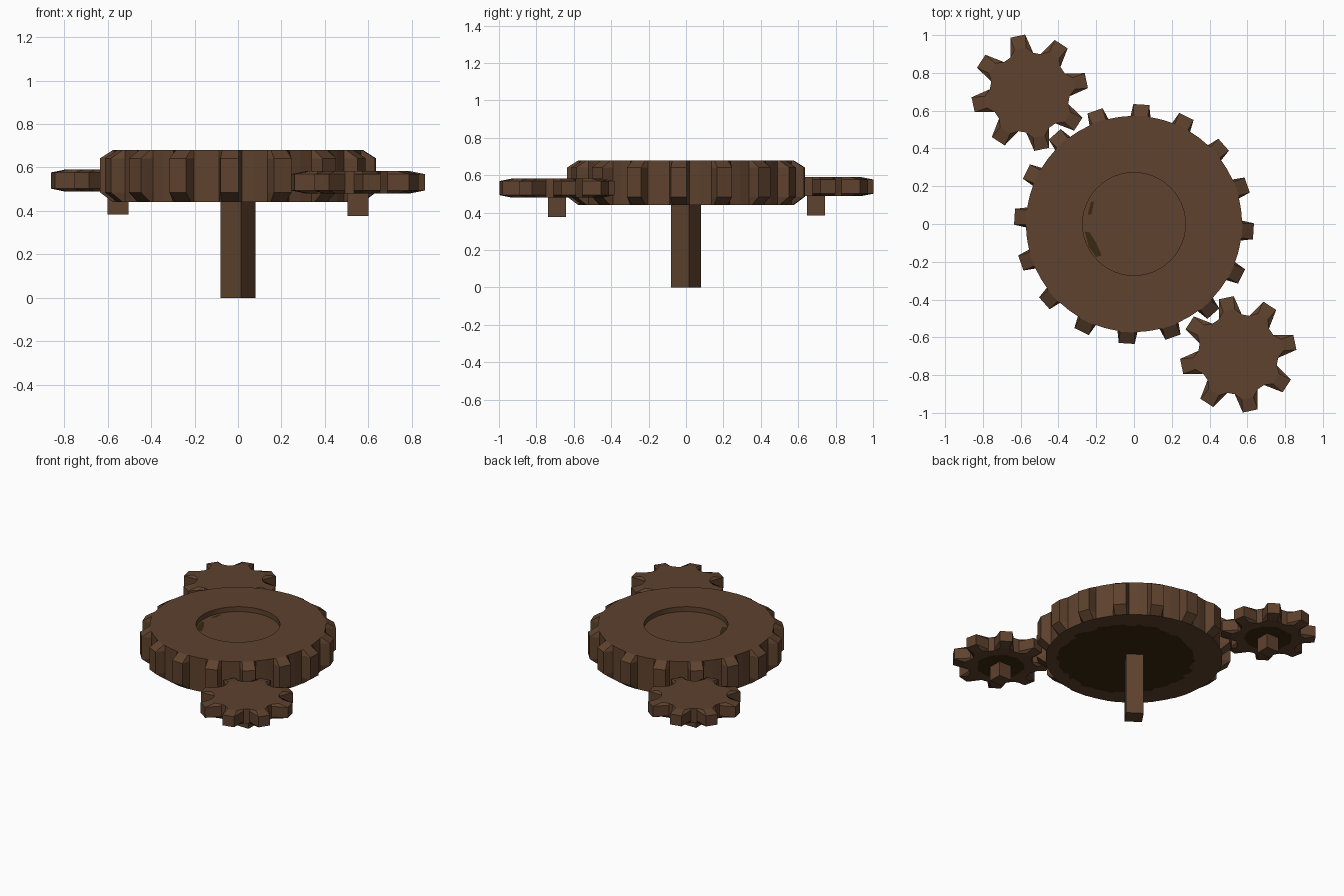
import bpy, bmesh, math, random
from math import radians, cos, sin

if "Cube" in bpy.data.objects:
    bpy.data.objects.remove(bpy.data.objects["Cube"])

random.seed(4)


def material(name, rgb):
    m = bpy.data.materials.new(name)
    m.diffuse_color = (*rgb, 1)
    m.use_nodes = True
    m.node_tree.nodes["Principled BSDF"].inputs["Base Color"].default_value = m.diffuse_color
    return m


WOOD = material("brown_wood", (0.112, 0.054, 0.027))
GREASE = material("dark_grease", (0.040, 0.021, 0.005))


def make_object(name, bm, mats):
    bmesh.ops.recalc_face_normals(bm, faces=bm.faces)
    mesh = bpy.data.meshes.new(name)
    bm.to_mesh(mesh)
    bm.free()
    for m in mats:
        mesh.materials.append(m)
    ob = bpy.data.objects.new(name, mesh)
    bpy.context.collection.objects.link(ob)
    return ob


def gear(name, center, z0, z1, drop, teeth, phase, root, shoulder, tip,
         base_half, tip_half, stain, stain_shift, recess=None):
    """Gear with chamfered teeth, stained underside and optional round recess."""
    pitch = 360 / teeth
    # one tooth outline: (angle, is_tip)
    steps = [(-base_half, 0), (-tip_half, 1), (tip_half, 1), (base_half, 0)]
    if recess:
        steps += [(pitch / 2, 0)]
    outline = [(radians(phase + k * pitch + a), t) for k in range(teeth) for a, t in steps]
    bm = bmesh.new()

    def ring(radius, z, shift=(0, 0)):
        return [bm.verts.new((center[0] + shift[0] + radius(t) * cos(a),
                              center[1] + shift[1] + radius(t) * sin(a), z))
                for a, t in outline]

    flat = lambda t: shoulder if t else root
    wide = lambda t: tip if t else root
    rings = [ring(lambda t: stain * random.uniform(0.95, 1.05), z0, stain_shift),
             ring(flat, z0), ring(wide, z0 + drop[0]),
             ring(wide, z1 - drop[1]), ring(flat, z1)]
    if recess:
        rings += [ring(lambda t: recess[0], z1), ring(lambda t: recess[0], z1 - recess[1])]
    n = len(outline)
    for lo, hi in zip(rings, rings[1:]):
        for i in range(n):
            j = (i + 1) % n
            bm.faces.new((lo[i], lo[j], hi[j], hi[i]))
    bm.faces.new(rings[-1])
    bm.faces.new(rings[0]).material_index = 1
    return make_object(name, bm, (WOOD, GREASE))


def post(name, center, z0, z1, radius, angle):
    """Square post given by corner radius and corner angle."""
    bm = bmesh.new()
    lo, hi = [[bm.verts.new((center[0] + radius * cos(radians(angle + 90 * k)),
                             center[1] + radius * sin(radians(angle + 90 * k)), z))
               for k in range(4)] for z in (z0, z1)]
    bm.faces.new(lo)
    bm.faces.new(hi)
    for i in range(4):
        j = (i + 1) % 4
        bm.faces.new((lo[i], lo[j], hi[j], hi[i]))
    return make_object(name, bm, (WOOD,))


# Large gear on its central post
gear("large_gear", (0, 0), 0.44, 0.68, (0.045, 0.038), 16, -3.5, 0.572, 0.575, 0.635,
     5.3, 3.8, 0.44, (0.035, -0.035), recess=(0.272, 0.035))
post("central_post", (0, 0), 0, 0.46, 0.081, 10.6)

# Two small gears with short axle stubs
for side, c, z in (("back", (-0.552, 0.695), 0.488), ("front", (0.552, -0.69), 0.48)):
    gear(side + "_small_gear", c, z, z + 0.103, (0.014, 0.014), 8, 12, 0.212, 0.24, 0.309,
         17, 7.5, 0.152, (0, 0))
    post(side + "_axle_stub", c, z - 0.104, z + 0.02, 0.069, 45)

# Grease marks on the recess floor
for i, pts in enumerate((
        [(-0.26, -0.04), (-0.235, -0.045), (-0.2, -0.1), (-0.172, -0.165), (-0.2, -0.175), (-0.24, -0.12)],
        [(-0.245, 0.05), (-0.225, 0.05), (-0.212, 0.12), (-0.228, 0.115)])):
    bm = bmesh.new()
    face = bm.faces.new([bm.verts.new((x, y, 0.647)) for x, y in pts])
    face.normal_update()
    if face.normal.z < 0:
        face.normal_flip()
    mark = make_object("recess_grease_mark_%d" % (i + 1), bm, (GREASE,))
    if mark.data.polygons[0].normal.z < 0:
        mark.data.flip_normals()
